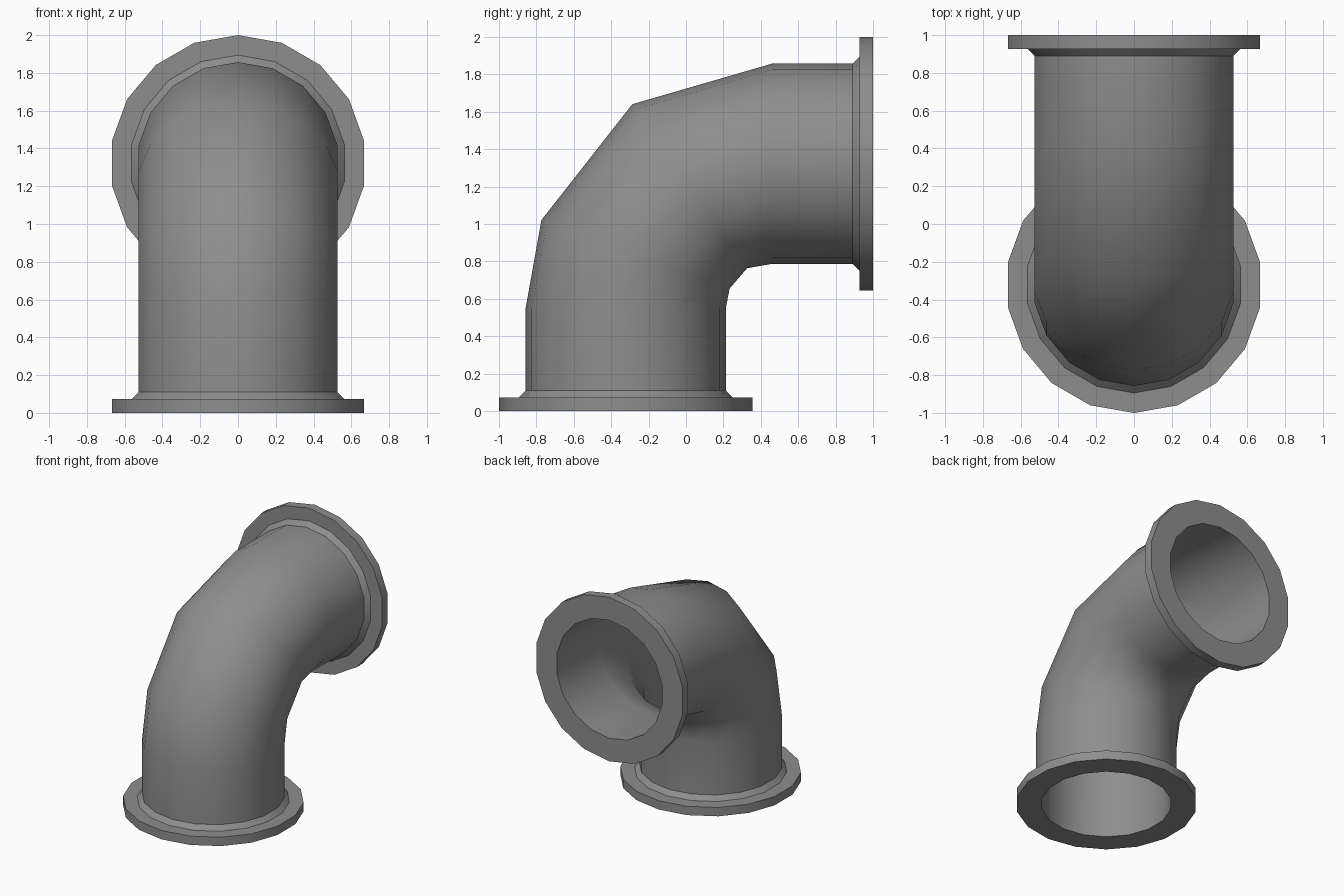
import bpy
import bmesh
from math import cos, sin, pi, radians

SIDES = 18
AXIS_Y, AXIS_Z = -0.322, 1.322      # centre lines of the two openings
PIPE_R, BORE_R = 0.535, 0.488

cube = bpy.data.objects.get("Cube")
if cube:
    bpy.data.objects.remove(cube)

metal = bpy.data.materials.new("grey metal")
metal.use_nodes = True
GREY = (0.27, 0.27, 0.27, 1)
metal.diffuse_color = GREY
metal.node_tree.nodes["Principled BSDF"].inputs["Base Color"].default_value = GREY


def loft(name, sections, crease):
    """Skin round sections (y, z, tilt in degrees, radius) laid out in order."""
    bm = bmesh.new()
    rings = []
    for y, z, tilt, r in sections:
        a = radians(tilt)
        ring = []
        for k in range(SIDES):
            t = 2 * pi * k / SIDES
            out = r * cos(t)
            ring.append(bm.verts.new((r * sin(t), y - out * cos(a), z + out * sin(a))))
        rings.append(ring)
    for low, high in zip(rings, rings[1:]):
        for k in range(SIDES):
            n = (k + 1) % SIDES
            bm.faces.new((low[k], low[n], high[n], high[k]))
    mesh = bpy.data.meshes.new(name)
    bm.to_mesh(mesh)
    bm.free()
    mesh.materials.append(metal)
    obj = bpy.data.objects.new(name, mesh)
    bpy.context.collection.objects.link(obj)
    bpy.ops.object.select_all(action="DESELECT")
    obj.select_set(True)
    bpy.context.view_layer.objects.active = obj
    bpy.ops.object.shade_smooth_by_angle(angle=radians(crease))
    return obj


def elbow(r, inset):
    """Sections of the bent tube, its ends inset from the openings."""
    return [
        (AXIS_Y, inset, 0, r),
        (AXIS_Y, 0.55, 0, r),
        (-0.27, 0.838, 20, r),
        (0.02, 1.202, 55, r),
        (0.46, AXIS_Z, 90, r),
        (1 - inset, AXIS_Z, 90, r),
    ]


# Pipe wall and bore
loft("elbow_pipe", elbow(PIPE_R, 0.11), 180)
loft("elbow_bore", elbow(BORE_R, 0)[::-1], 180)

# Flanges with a small weld collar: (radius, distance from the opening)
profile = [(BORE_R, 0), (0.678, 0), (0.678, 0.073), (0.572, 0.073), (PIPE_R, 0.11)]
loft("bottom_flange", [(AXIS_Y, d, 0, r) for r, d in profile], 30)
loft("back_flange", [(1 - d, AXIS_Z, 90, r) for r, d in reversed(profile)], 30)
